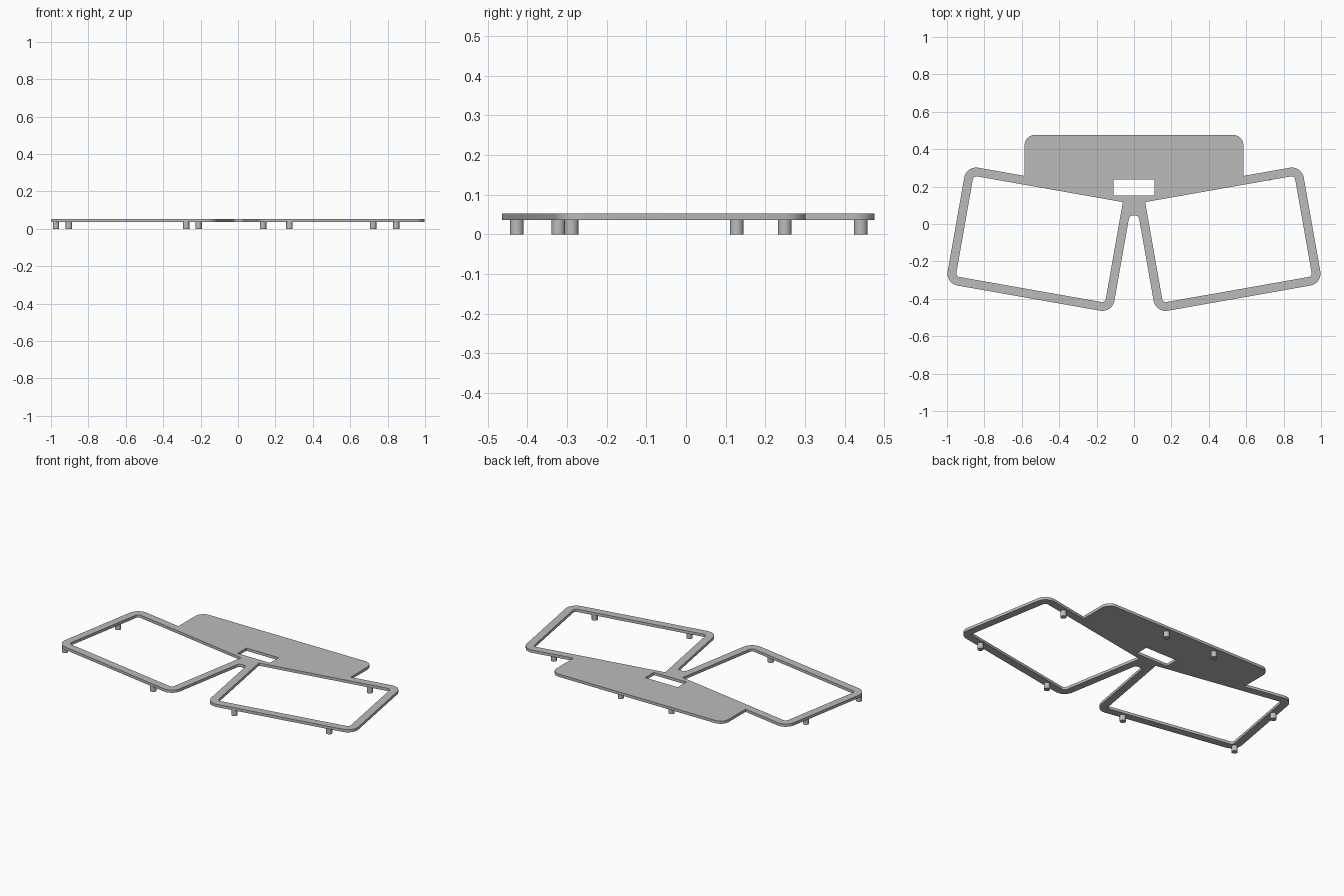
import bpy
import math
from mathutils import Vector, Matrix

if "Cube" in bpy.data.objects:
    bpy.data.objects.remove(bpy.data.objects["Cube"])

grey = bpy.data.materials.new("plain_grey")
grey.diffuse_color = (0.5, 0.5, 0.5, 1)
grey.use_nodes = True
grey.node_tree.nodes["Principled BSDF"].inputs["Base Color"].default_value = grey.diffuse_color

TILT = Matrix.Rotation(math.radians(10), 2)
U0, U1, V0, V1 = 0.032, 0.937, -0.488, 0.152   # frame outer limits, tilted axes
RIM = 0.047
BOTTOM, TOP = 0.036, 0.053


def tilted(u, v):
    return TILT @ Vector((u, v))


def rounded(corners, steps=8):
    """Closed outline with each (point, radius) corner rounded off."""
    out, n = [], len(corners)
    for i, (p, r) in enumerate(corners):
        if r == 0:
            out.append(p)
            continue
        a = (corners[i - 1][0] - p).normalized()
        b = (corners[(i + 1) % n][0] - p).normalized()
        half = a.angle(b) / 2
        centre = p + (a + b).normalized() * r / math.sin(half)
        start = p + a * r / math.tan(half) - centre
        end = p + b * r / math.tan(half) - centre
        sweep = start.angle_signed(end)
        for k in range(steps + 1):
            out.append(centre + Matrix.Rotation(-sweep * k / steps, 2) @ start)
    return out


def mirrored(points):
    return [Vector((-p.x, p.y)) for p in reversed(points)]


# Outer outline: right half, then its mirror image
half = [
    (Vector((0.585, 0.476)), 0.055),
    (Vector((0.585, 0.257)), 0),
    (tilted(U1, V1), 0.065),
    (tilted(U1, V0), 0.065),
    (tilted(U0, V0), 0.065),
    (Vector((0.0245, 0.045)), 0.022),
]
outline = rounded(half + [(Vector((-p.x, p.y)), r) for p, r in reversed(half)])

# Window in each wing and the slot in the middle
window = rounded([
    (tilted(U0 + RIM, V1 - RIM), 0),
    (tilted(U1 - RIM, V1 - RIM), 0.02),
    (tilted(U1 - RIM, V0 + RIM), 0.02),
    (tilted(U0 + RIM, V0 + RIM), 0.02),
])
slot = [Vector(p) for p in ((-0.11, 0.153), (0.11, 0.153), (0.11, 0.238), (-0.11, 0.238))]

# Flat plate: filled outline with holes, extruded
curve = bpy.data.curves.new("plate_outline", 'CURVE')
curve.dimensions = '2D'
curve.fill_mode = 'BOTH'
curve.extrude = (TOP - BOTTOM) / 2
for loop in (outline, window, mirrored(window), slot):
    spline = curve.splines.new('POLY')
    spline.points.add(len(loop) - 1)
    for point, p in zip(spline.points, loop):
        point.co = (p.x, p.y, 0, 1)
    spline.use_cyclic_u = True
curve.materials.append(grey)
plate = bpy.data.objects.new("plate", curve)
plate.location.z = (TOP + BOTTOM) / 2
bpy.context.collection.objects.link(plate)
bpy.ops.object.select_all(action='DESELECT')
plate.select_set(True)
bpy.context.view_layer.objects.active = plate
bpy.ops.object.convert(target='MESH')
bpy.ops.object.shade_smooth_by_angle()

# Short round feet under the plate
feet = [(-0.973, -0.289), (-0.904, 0.128), (-0.277, -0.427), (-0.211, 0.441),
        (0.134, 0.441), (0.275, -0.427), (0.722, 0.249), (0.845, -0.322)]
for i, (x, y) in enumerate(feet):
    bpy.ops.mesh.primitive_cylinder_add(vertices=24, radius=0.0172, depth=BOTTOM,
                                        location=(x, y, BOTTOM / 2))
    foot = bpy.context.object
    foot.name = f"foot_{i + 1}"
    foot.data.materials.append(grey)
    bpy.ops.object.shade_smooth_by_angle()
